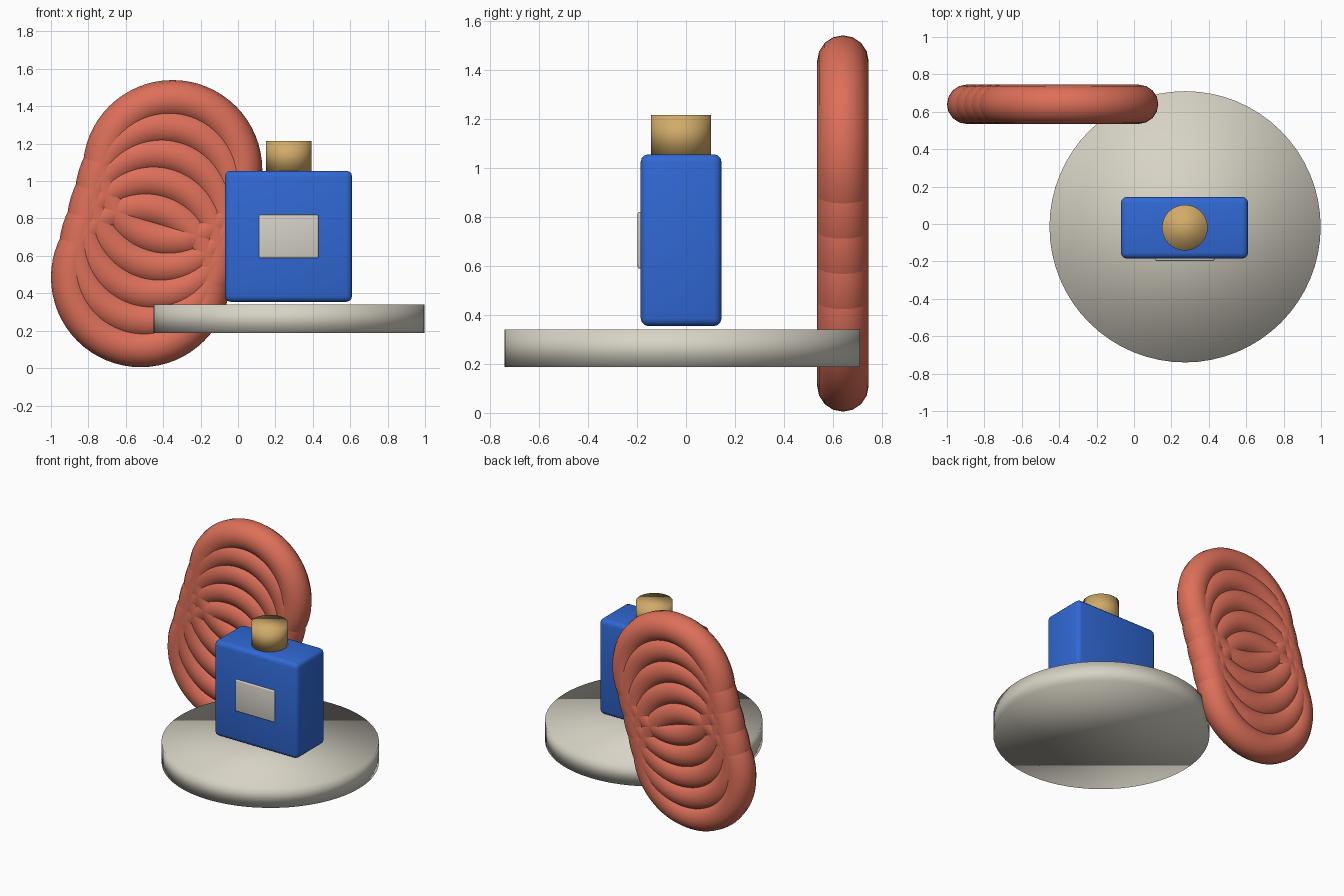
import bpy

cube = bpy.data.objects.get("Cube")
if cube:
    bpy.data.objects.remove(cube, do_unlink=True)


def material(name, rgb):
    mat = bpy.data.materials.new(name)
    mat.use_nodes = True
    mat.diffuse_color = (*rgb, 1)
    bsdf = next(n for n in mat.node_tree.nodes if n.type == "BSDF_PRINCIPLED")
    bsdf.inputs["Base Color"].default_value = (*rgb, 1)
    return mat


coral = material("coral", (0.72, 0.16, 0.10))
blue = material("blue", (0.03, 0.14, 0.66))
gold = material("gold", (0.64, 0.41, 0.14))
stone = material("stone", (0.68, 0.65, 0.56))
paper = material("pale_grey", (0.66, 0.63, 0.56))


def finish(name, mat):
    obj = bpy.context.object
    obj.name = obj.data.name = name
    obj.data.materials.append(mat)
    return obj


def cylinder(name, mat, radius, centre, bottom, top):
    x, y = centre
    bpy.ops.mesh.primitive_cylinder_add(
        vertices=64, radius=radius, depth=top - bottom,
        location=(x, y, (bottom + top) / 2))
    finish(name, mat)
    bpy.ops.object.shade_smooth()


def rounded_box(name, mat, low, high, bevel):
    centre = [(a + b) / 2 for a, b in zip(low, high)]
    bpy.ops.mesh.primitive_cube_add(size=1, location=centre)
    obj = finish(name, mat)
    obj.scale = [b - a for a, b in zip(low, high)]
    bpy.ops.object.transform_apply(location=False, rotation=False, scale=True)
    mod = obj.modifiers.new("rounded_edges", "BEVEL")
    mod.width = bevel
    mod.segments = 3
    bpy.ops.object.modifier_apply(modifier=mod.name)
    bpy.ops.object.shade_smooth_by_angle()


# Round stand
cylinder("stand", stone, 0.725, (0.273, -0.015), 0.187, 0.34)

# Bottle with cap and front label
rounded_box("bottle_body", blue, (-0.07, -0.185, 0.354), (0.61, 0.145, 1.055), 0.032)
cylinder("bottle_cap", gold, 0.122, (0.272, -0.02), 1.05, 1.215)
rounded_box("bottle_label", paper, (0.112, -0.197, 0.588), (0.43, -0.176, 0.82), 0.008)

# Row of overlapping rings, leaning as it rises
RINGS = 5
for i in range(RINGS):
    t = i / (RINGS - 1)
    bpy.ops.mesh.primitive_torus_add(
        major_segments=64, minor_segments=16,
        major_radius=0.375, minor_radius=0.105,
        location=(-0.52 + 0.17 * t, 0.64, 0.485 + 0.575 * t),
        rotation=(1.5708, 0, 0))
    finish(f"ring_{i + 1}", coral)
    bpy.ops.object.shade_smooth()
